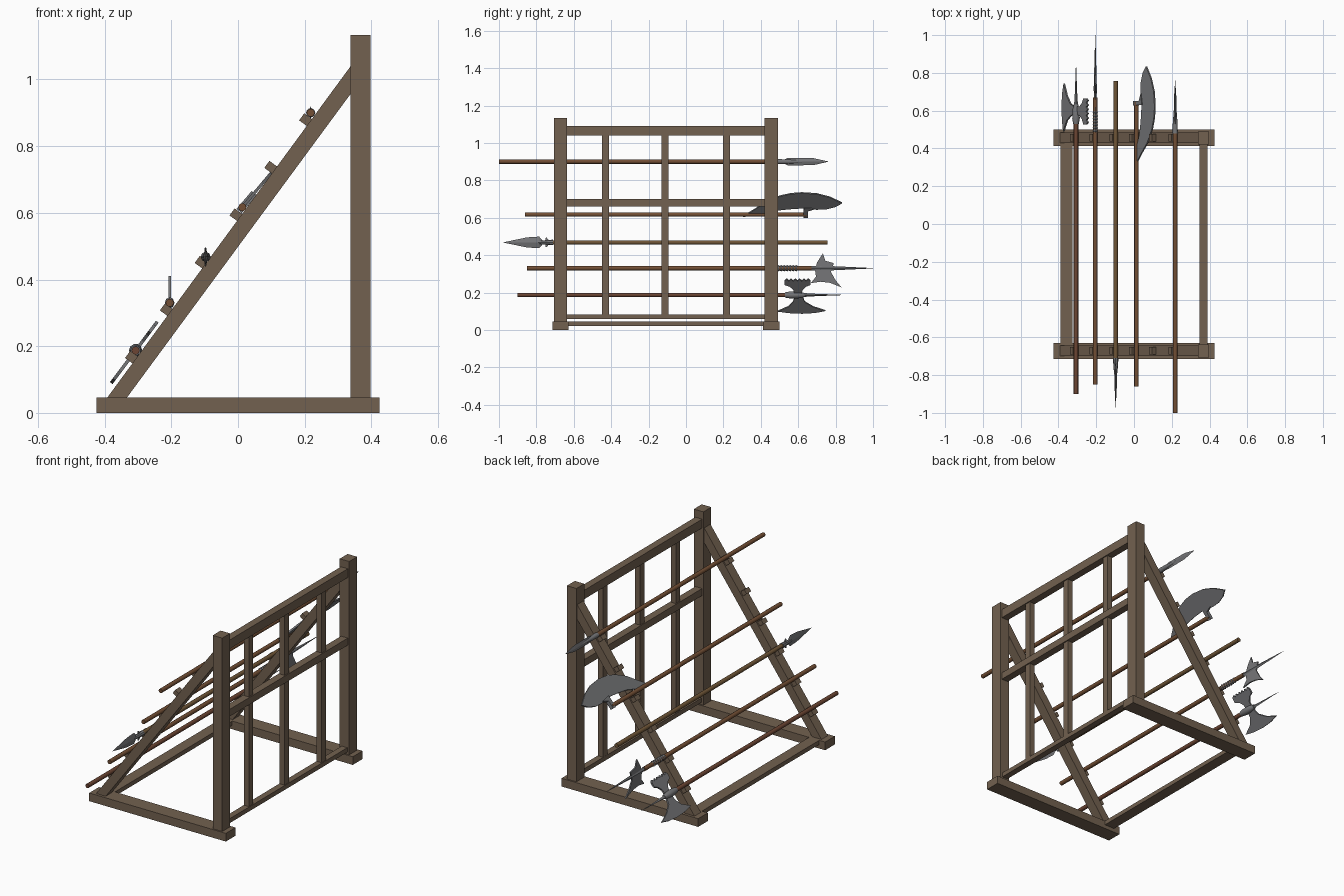
import bpy, bmesh, math
from mathutils import Vector

if "Cube" in bpy.data.objects:
    bpy.data.objects.remove(bpy.data.objects["Cube"])


def mat(name, c):
    m = bpy.data.materials.new(name)
    m.diffuse_color = (*c, 1)
    m.use_nodes = True
    m.node_tree.nodes["Principled BSDF"].inputs["Base Color"].default_value = m.diffuse_color
    return m


FRAME = mat("frame wood", (0.17, 0.12, 0.08))
POLE = mat("brown pole wood", (0.17, 0.078, 0.035))
GOLD = mat("golden pole wood", (0.16, 0.092, 0.038))
RED = mat("reddish pole wood", (0.15, 0.06, 0.033))
STEEL = mat("steel", (0.18, 0.182, 0.19))


def finish(name, bm, m):
    bmesh.ops.recalc_face_normals(bm, faces=bm.faces)
    me = bpy.data.meshes.new(name)
    bm.to_mesh(me)
    bm.free()
    me.materials.append(m)
    ob = bpy.data.objects.new(name, me)
    bpy.context.collection.objects.link(ob)
    return ob


def prism(name, pts, o, u, v, thick, m):
    """Flat outline in the u/v plane through o, extruded evenly to both sides."""
    o, u, v = Vector(o), Vector(u).normalized(), Vector(v).normalized()
    n = u.cross(v) * thick
    bm = bmesh.new()
    f = bm.faces.new([bm.verts.new(o + u * a + v * b - n / 2) for a, b in pts])
    r = bmesh.ops.extrude_face_region(bm, geom=[f])
    bmesh.ops.translate(bm, vec=n, verts=[g for g in r["geom"] if isinstance(g, bmesh.types.BMVert)])
    bmesh.ops.recalc_face_normals(bm, faces=bm.faces)
    bmesh.ops.triangulate(bm, faces=[f for f in bm.faces if len(f.verts) > 4])
    return finish(name, bm, m)


def box(name, x0, x1, y0, y1, z0, z1, m=FRAME):
    return prism(name, [(x0, z0), (x1, z0), (x1, z1), (x0, z1)],
                 (0, (y0 + y1) / 2, 0), (1, 0, 0), (0, 0, 1), y1 - y0, m)


def lathe(name, prof, x, z, m, n=10, sx=1.0):
    """Rings (y, radius) around an axis along y; sx flattens it in x."""
    bm = bmesh.new()
    rings = []
    for y, r in prof:
        rings.append([bm.verts.new((x + r * sx * math.cos(2 * math.pi * i / n), y,
                                    z + r * math.sin(2 * math.pi * i / n))) for i in range(n)])
    for a, b in zip(rings, rings[1:]):
        for i in range(n):
            j = (i + 1) % n
            bm.faces.new((a[i], a[j], b[j], b[i]))
    bm.faces.new(rings[0])
    bm.faces.new(rings[-1])
    return finish(name, bm, m)


def smooth(ob):
    for p in ob.data.polygons:
        p.use_smooth = len(p.vertices) == 4
    return ob


# Side frames: base beam, post, sloping brace and pegs
SLOPE = Vector((0.592, 0, 0.806))
OUT = Vector((-0.806, 0, 0.592))
for side, y in (("front", -0.672), ("back", 0.456)):
    box(side + "_base_beam", -0.425, 0.425, y - 0.043, y + 0.043, 0, 0.046)
    box(side + "_post", 0.338, 0.397, y - 0.035, y + 0.035, 0.046, 1.133)
    prism(side + "_brace", [(-0.392, 0.046), (-0.333, 0.046), (0.338, 0.957), (0.338, 1.04)],
          (0, y, 0), (1, 0, 0), (0, 0, 1), 0.056, FRAME)
    for i in range(6):
        c = Vector((-0.306 + 0.1044 * i, y, 0.157 + 0.1425 * i))
        prism(f"{side}_peg_{i + 1}", [(-0.013, -0.02), (0.013, -0.02), (0.013, 0.031), (-0.013, 0.031)],
              c, SLOPE, OUT, 0.04, FRAME)

# Rails between the two sides
Y0, Y1 = -0.64, 0.424
box("top_rail", 0.346, 0.388, Y0, Y1, 1.04, 1.09)
box("middle_rail", 0.346, 0.388, Y0, Y1, 0.66, 0.70)
box("bottom_rail", 0.35, 0.385, Y0, Y1, 0.058, 0.083)
box("low_front_rail", -0.388, -0.325, Y0, Y1, 0.022, 0.046)
for i, y in enumerate((-0.43, -0.113, 0.216)):
    box(f"upright_bar_{i + 1}", 0.351, 0.382, y - 0.0185, y + 0.0185, 0.08, 1.045)

# Poles resting on the pegs
P1, P2, P3, P4, P5 = (0.218, 0.9), (0.013, 0.617), (-0.097, 0.468), (-0.205, 0.33), (-0.307, 0.187)
for name, p, a, b, m in (("spear_pole", P1, -1.0, 0.51, POLE), ("glaive_pole", P2, -0.86, 0.645, POLE),
                         ("winged_spear_pole", P3, -0.73, 0.757, GOLD), ("halberd_pole", P4, -0.85, 0.67, POLE),
                         ("axe_pole", P5, -0.9, 0.56, RED)):
    smooth(lathe(name, [(a, 0.012), (b, 0.012)], *p, m))

# Spear head: socket and flat leaf blade
smooth(lathe("spear_socket", [(0.48, 0.014), (0.53, 0.013), (0.62, 0.006)], *P1, STEEL))
lathe("spear_blade", [(0.52, 0.009), (0.545, 0.02), (0.68, 0.019), (0.76, 0.001)], *P1, STEEL, 4, 0.3)

# Winged spear head pointing the other way
lathe("winged_spear_socket", [(-0.71, 0.015), (-0.75, 0.012), (-0.79, 0.009)], *P3, STEEL, 8)
lathe("winged_spear_blade", [(-0.765, 0.008), (-0.785, 0.031), (-0.85, 0.027), (-0.975, 0.001)],
      *P3, STEEL, 4, 0.25)
for s in (-1, 1):
    prism("spear_wing", [(-0.725, 0), (-0.745, 0.026 * s), (-0.752, 0.024 * s), (-0.75, 0)],
          (P3[0], 0, P3[1]), (0, 1, 0), (0, 0, 1), 0.006, STEEL)

# Glaive: broad curved blade lying along the slope
GL = (0.645, 0, 0.764)
prism("glaive_blade", [(0.305, -0.012), (0.37, 0.04), (0.43, 0.092), (0.5, 0.13), (0.56, 0.147),
                       (0.62, 0.153), (0.70, 0.146), (0.77, 0.122), (0.835, 0.082), (0.80, 0.056),
                       (0.75, 0.04), (0.70, 0.037), (0.62, 0.046), (0.55, 0.04), (0.48, 0.03),
                       (0.42, 0.01), (0.36, -0.01)],
      (P2[0], 0, P2[1]), (0, 1, 0), GL, 0.009, STEEL)
prism("glaive_arm", [(0.628, -0.015), (0.652, -0.015), (0.652, 0.03), (0.69, 0.045), (0.63, 0.055)],
      (P2[0], 0, P2[1]), (0, 1, 0), GL, 0.02, STEEL)

# Halberd: ridged socket, long spike, upright beak and axe blade
lathe("halberd_socket", [(0.485 + 0.008 * i, 0.017 if i % 2 else 0.012) for i in range(15)] + [(0.62, 0.012)],
      *P4, STEEL, 8, 0.85)
lathe("halberd_spike", [(0.66, 0.012), (0.72, 0.014), (0.83, 0.009), (1.0, 0.001)], *P4, STEEL, 4, 0.6)
prism("halberd_blade", [(0.69, -0.01), (0.70, 0.03), (0.732, 0.08), (0.745, 0.04), (0.79, 0.027),
                        (0.775, -0.02), (0.80, -0.065), (0.832, -0.103), (0.77, -0.078), (0.72, -0.072),
                        (0.667, -0.08), (0.695, -0.045)],
      (P4[0], 0, P4[1]), (0, 1, 0), (0, 0, 1), 0.007, STEEL)

# Axe: crescent blade below, toothed hammer above, tilted along the slope
teeth = [(0.665 - 0.0115 * i, 0.108 if i % 2 else 0.095) for i in range(13)]
prism("axe_blade", [(0.58, 0), (0.575, -0.04), (0.55, -0.075), (0.49, -0.108), (0.55, -0.118),
                    (0.62, -0.122), (0.69, -0.117), (0.745, -0.104), (0.68, -0.078), (0.635, -0.045),
                    (0.62, 0), (0.622, 0.035), (0.64, 0.058), (0.665, 0.07)] + teeth
      + [(0.527, 0.07), (0.555, 0.058), (0.575, 0.035)],
      (P5[0], 0, P5[1]), (0, 1, 0), (0.6, 0, 0.8), 0.01, STEEL)
smooth(lathe("axe_socket", [(0.53, 0.015), (0.56, 0.02), (0.61, 0.018), (0.635, 0.011)], *P5, STEEL))
lathe("axe_spike", [(0.62, 0.011), (0.70, 0.006), (0.835, 0.001)], *P5, STEEL, 4)
